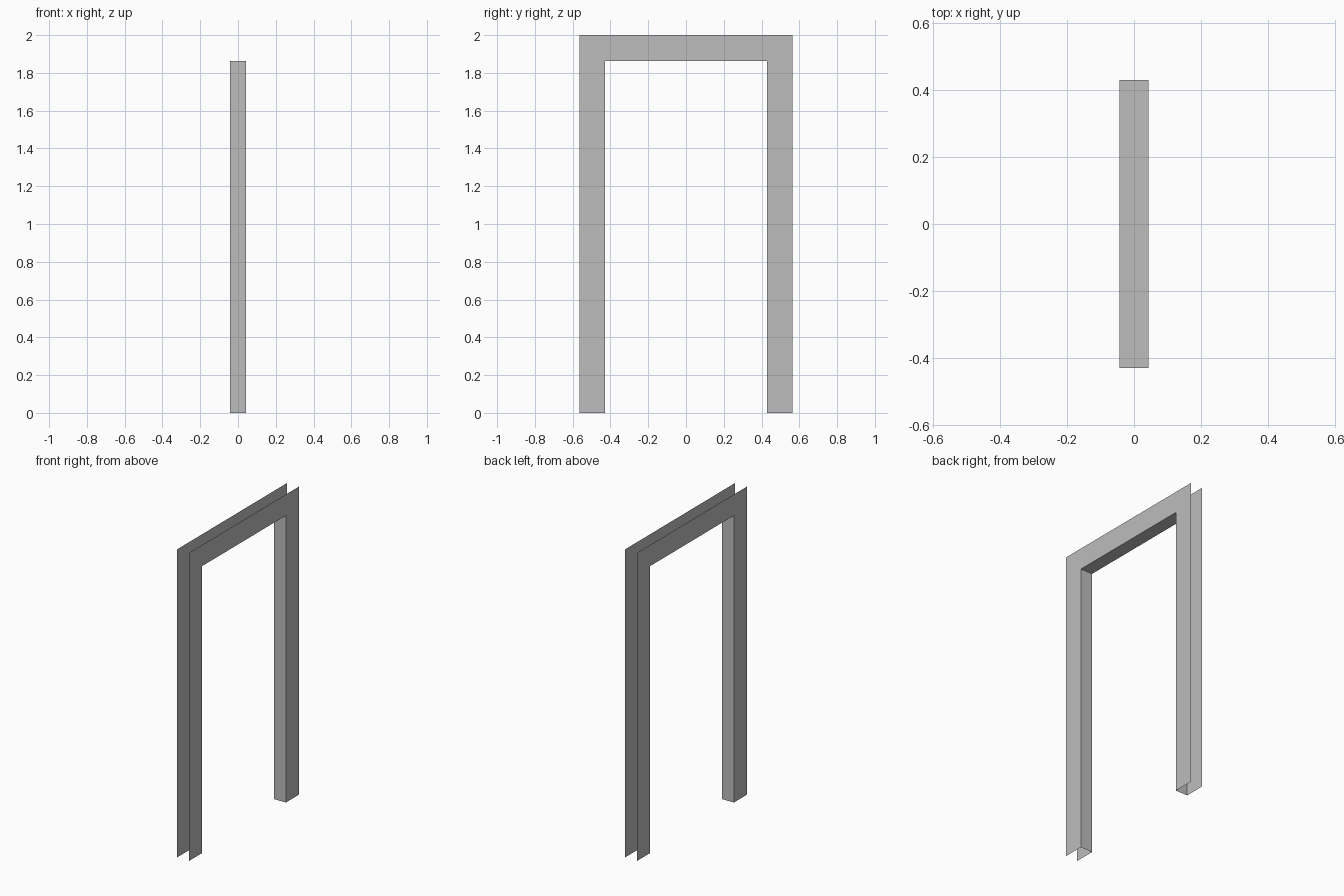
import bpy
import bmesh

cube = bpy.data.objects.get("Cube")
if cube:
    bpy.data.objects.remove(cube, do_unlink=True)

HALF_DEPTH = 0.043
OUTER_Y, OUTER_Z = 0.564, 2.0
INNER_Y, INNER_Z = 0.429, 1.863

grey = bpy.data.materials.new("frame_grey")
grey.use_nodes = True
colour = (0.51, 0.51, 0.51, 1)
grey.diffuse_color = colour
grey.node_tree.nodes["Principled BSDF"].inputs["Base Color"].default_value = colour


def arch(half_width, height):
    """Open doorway path in (y, z), from the -y foot to the +y foot."""
    return [(-half_width, 0), (-half_width, height), (half_width, height), (half_width, 0)]


def add_object(name, bm):
    mesh = bpy.data.meshes.new(name)
    bm.to_mesh(mesh)
    bm.free()
    mesh.materials.append(grey)
    obj = bpy.data.objects.new(name, mesh)
    bpy.context.collection.objects.link(obj)
    return obj


# Flat casing sheets on both sides of the opening, facing outward
outline = arch(OUTER_Y, OUTER_Z) + arch(INNER_Y, INNER_Z)[::-1]
for side, name in ((1, "left_casing"), (-1, "right_casing")):
    bm = bmesh.new()
    face = bm.faces.new([bm.verts.new((side * HALF_DEPTH, y, z)) for y, z in outline])
    face.normal_update()
    if face.normal.x * side < 0:
        face.normal_flip()
    add_object(name, bm)

# Jamb and head lining between the sheets, facing into the opening
bm = bmesh.new()
rails = [[bm.verts.new((x, y, z)) for y, z in arch(INNER_Y, INNER_Z)]
         for x in (-HALF_DEPTH, HALF_DEPTH)]
for i in range(3):
    face = bm.faces.new((rails[0][i], rails[0][i + 1], rails[1][i + 1], rails[1][i]))
    face.normal_update()
    centre = face.calc_center_median()
    centre.z -= INNER_Z / 2
    if face.normal.dot(centre) > 0:
        face.normal_flip()
add_object("opening_lining", bm)
